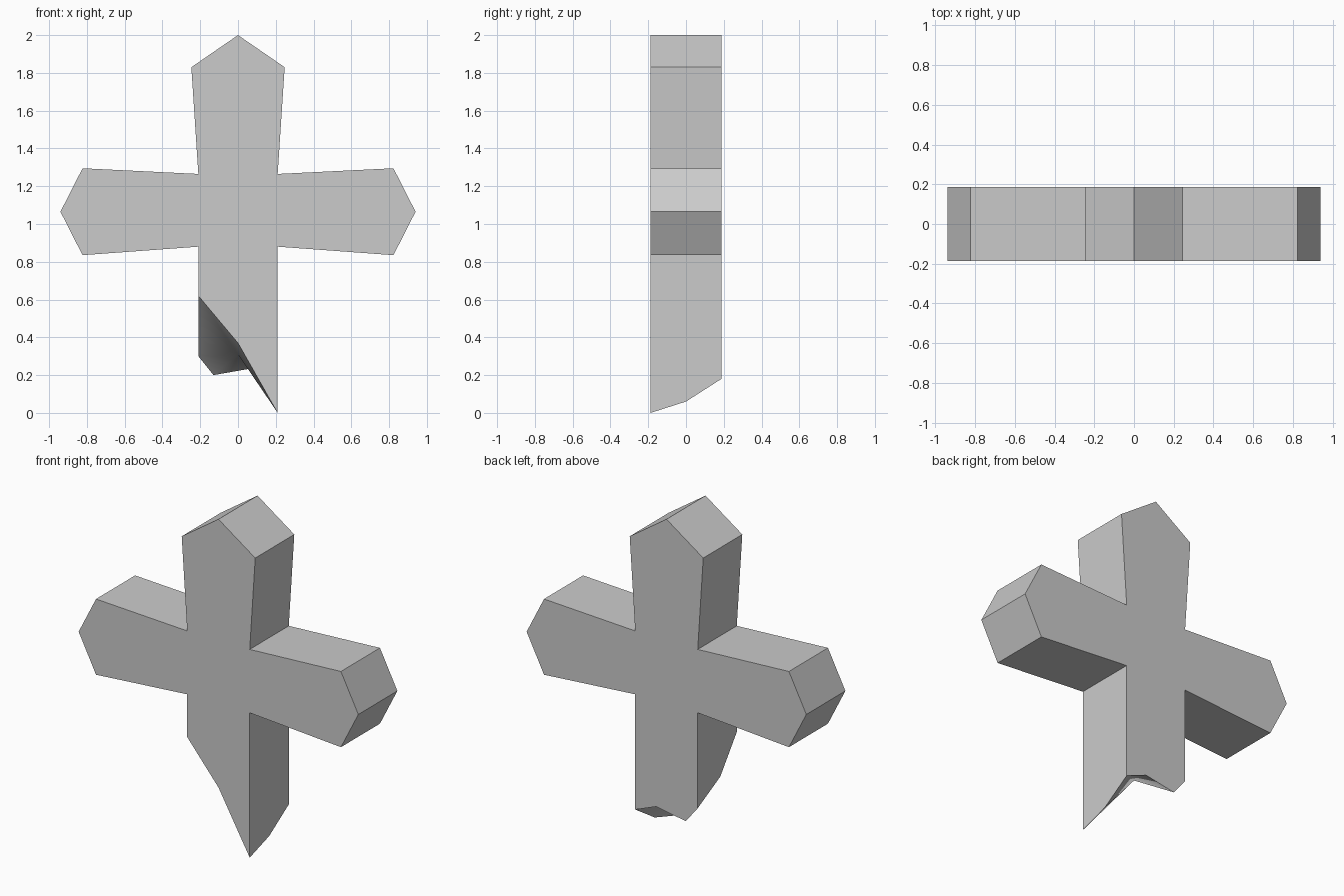
import bpy
import bmesh

cube = bpy.data.objects.get("Cube")
if cube:
    bpy.data.objects.remove(cube, do_unlink=True)

DEPTH = 0.1875  # half thickness

# Stone colour
stone = bpy.data.materials.new("grey_stone")
stone.use_nodes = True
GREY = (0.6, 0.6, 0.6, 1)
stone.diffuse_color = GREY
stone.node_tree.nodes["Principled BSDF"].inputs["Base Color"].default_value = GREY

# Right half of the flared outline, from under the arm up to the peak
half = [(0.21, 0.88), (0.823, 0.835), (0.94, 1.065), (0.823, 1.295),
        (0.21, 1.265), (0.247, 1.83)]
outline = half + [(0, 2)] + [(-x, z) for x, z in reversed(half)]

# Broken foot: lower edge of each face, listed from -x to +x
front_break = [(-0.21, 0.62), (0, 0.37), (0.21, 0)]
back_break = [(-0.21, 0.30), (-0.13, 0.20), (0.07, 0.235), (0.21, 0.18)]

bm = bmesh.new()


def ring(points, y):
    return [bm.verts.new((x, y, z)) for x, z in points]


front, back = ring(outline, -DEPTH), ring(outline, DEPTH)
front_foot, back_foot = ring(front_break, -DEPTH), ring(back_break, DEPTH)
left_mid = bm.verts.new((0.21, 0, 0.06))
right_mid = bm.verts.new((-0.21, -0.03, 0.41))
centre = bm.verts.new((0, 0, 0.31))

# Front and back faces, and the walls between them
bm.faces.new(front + front_foot)
bm.faces.new(back + back_foot)
for i in range(len(outline) - 1):
    bm.faces.new((front[i], front[i + 1], back[i + 1], back[i]))
bm.faces.new((front[0], back[0], back_foot[-1], left_mid, front_foot[-1]))
bm.faces.new((front[-1], back[-1], back_foot[0], right_mid, front_foot[0]))

# Broken underside as a fan around its centre
rim = front_foot + [left_mid] + back_foot[::-1] + [right_mid]
fan = [bm.faces.new((centre, a, b)) for a, b in zip(rim, rim[1:] + rim[:1])]
bmesh.ops.recalc_face_normals(bm, faces=bm.faces)

# Smooth only the broken surface and keep its rim sharp
for face in fan:
    face.smooth = True
    for edge in face.edges:
        edge.smooth = centre in edge.verts

mesh = bpy.data.meshes.new("broken_cross")
bm.to_mesh(mesh)
bm.free()
mesh.materials.append(stone)
cross = bpy.data.objects.new("broken_cross", mesh)
bpy.context.collection.objects.link(cross)
